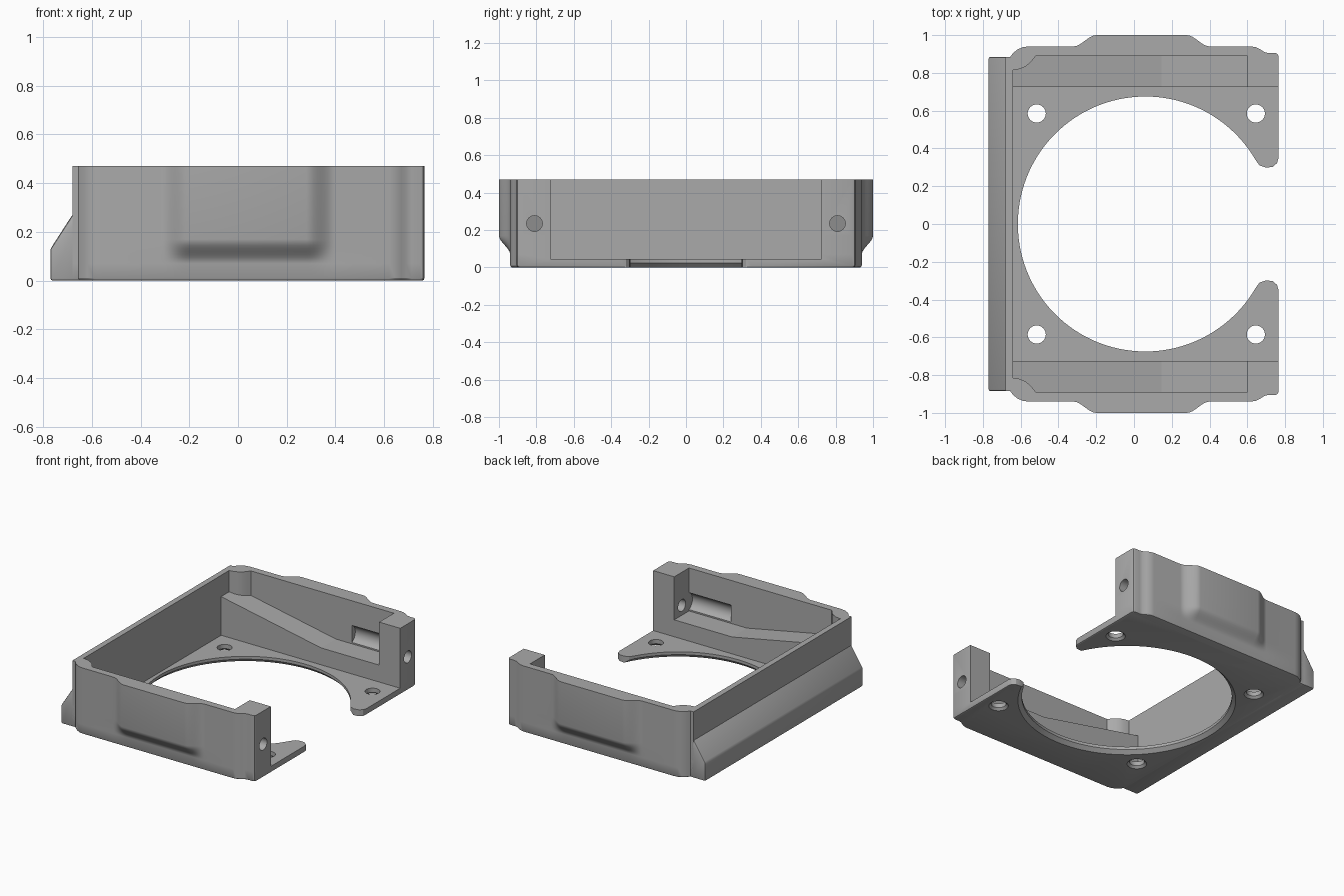
import bpy, bmesh, math
from mathutils import Vector

if "Cube" in bpy.data.objects:
    bpy.data.objects.remove(bpy.data.objects["Cube"])

grey = bpy.data.materials.new("plain_grey")
grey.use_nodes = True
colour = (0.4, 0.4, 0.4, 1)
grey.diffuse_color = colour
grey.node_tree.nodes["Principled BSDF"].inputs["Base Color"].default_value = colour

HEIGHT, FLOOR = 0.47, 0.045


def loft(name, rings):
    """Closed solid through a stack of equal-length point rings."""
    bm = bmesh.new()
    rows = [[bm.verts.new(p) for p in ring] for ring in rings]
    n = len(rows[0])
    for a, b in zip(rows, rows[1:]):
        for i in range(n):
            j = (i + 1) % n
            bm.faces.new((a[i], a[j], b[j], b[i]))
    bm.faces.new(rows[0][::-1])
    bm.faces.new(rows[-1])
    bmesh.ops.recalc_face_normals(bm, faces=bm.faces)
    mesh = bpy.data.meshes.new(name)
    bm.to_mesh(mesh)
    bm.free()
    mesh.materials.append(grey)
    obj = bpy.data.objects.new(name, mesh)
    bpy.context.collection.objects.link(obj)
    return obj


def prism_z(name, pts, lo, hi):
    return loft(name, [[(x, y, z) for x, y in pts] for z in (lo, hi)])


def prism_y(name, pts, lo, hi):
    return loft(name, [[(x, y, z) for x, z in pts] for y in (lo, hi)])


def rod(name, start, end, r1, r2, axis="z", n=32):
    """Round bar or cone along z or x, centred at start."""
    rings = []
    for c, r in ((start, r1), (end, r2)):
        ring = []
        for i in range(n):
            a = math.tau * i / n
            u, v = r * math.cos(a), r * math.sin(a)
            off = (u, v, 0) if axis == "z" else (0, u, v)
            ring.append(Vector(c) + Vector(off))
        rings.append(ring)
    return loft(name, rings)


def activate(obj):
    bpy.ops.object.select_all(action="DESELECT")
    obj.select_set(True)
    bpy.context.view_layer.objects.active = obj


def cut(obj, cutter):
    mod = obj.modifiers.new("cut", "BOOLEAN")
    mod.operation, mod.solver, mod.object = "DIFFERENCE", "EXACT", cutter
    activate(obj)
    bpy.ops.object.modifier_apply(modifier=mod.name)
    bpy.data.objects.remove(cutter)


def smooth(obj):
    activate(obj)
    bpy.ops.object.shade_smooth_by_angle(angle=math.radians(30))


def step(lo, hi, v):
    t = min(max((v - lo) / (hi - lo), 0), 1)
    return t * t * (3 - 2 * t)


# Outer outline of one side; the side bulge fades out towards the floor
left_end = [(-0.68, 0.885), (-0.655, 0.885), (-0.64, 0.905), (-0.618, 0.923),
            (-0.59, 0.936), (-0.56, 0.94)]
right_end = [(0.62, 0.94), (0.645, 0.936), (0.67, 0.924), (0.69, 0.91),
             (0.712, 0.905), (0.748, 0.905), (0.76, 0.9), (0.765, 0.888)]
ramp = [i / 8 * 0.12 for i in range(9)]
middle = [(-0.32 + d, 0.94) for d in ramp] + [(0.28 + d, 0.94) for d in ramp]
half = left_end + middle + right_end


def body_ring(z, swell, scale=1.0):
    side = []
    for x, y in half:
        bulge = step(-0.32, -0.2, x) * (1 - step(0.28, 0.4, x))
        side.append((x * scale, (y + 0.06 * bulge * swell) * scale, z))
    return side + [(x, -y, z) for x, y, z in side[::-1]]


levels = [0.01] + [0.07 + i * 0.0125 for i in range(9)] + [HEIGHT]
body = loft("frame_body", [body_ring(0, 0, 0.988), body_ring(0.003, 0, 0.996)]
            + [body_ring(z, step(0.07, 0.17, z)) for z in levels])

# Main cavity, open to the right
cut(body, prism_z("cavity", [(-0.64, -0.725), (1, -0.725), (1, 0.725), (-0.64, 0.725)],
                  FLOOR, 1))

# Side pockets with a rounded thickening in the rear corner
corner = [(-0.64, 0.815), (-0.605, 0.82), (-0.575, 0.833), (-0.55, 0.853),
          (-0.532, 0.875), (-0.52, 0.89)]
pocket = [(-0.64, 0.7)] + corner + [(0.6, 0.89), (0.6, 0.7)]
for s in (1, -1):
    cut(body, prism_z("pocket", [(x, y * s) for x, y in pocket], FLOOR, 1))

# Round floor opening with a gap between two rounded tips
arc = [math.radians(30 + 300 * i / 96) for i in range(97)]
tip = [(0.9, 0.35), (0.765, 0.35), (0.757, 0.322), (0.735, 0.303), (0.7, 0.298),
       (0.665, 0.31)]
opening = tip + [(0.06 + 0.675 * math.cos(a), 0.675 * math.sin(a)) for a in arc]
opening += [(x, -y) for x, y in tip[::-1]]
cut(body, prism_z("opening", opening, -0.1, 0.2))
cut(body, rod("opening_bevel", (0.06, 0, -0.005), (0.06, 0, 0.025), 0.705, 0.675, n=96))

for s in (1, -1):
    # Floor screw holes, widened underneath
    for x in (-0.515, 0.645):
        y = 0.585 * s
        cut(body, rod("hole", (x, y, -0.1), (x, y, 0.1), 0.048, 0.048))
        cut(body, rod("hole_bevel", (x, y, -0.005), (x, y, 0.015), 0.068, 0.048))
    # Holes through the posts and the round channels behind them
    y, z = 0.81 * s, 0.235
    cut(body, rod("post_hole", (0.55, y, z), (0.9, y, z), 0.042, 0.042, "x"))
    y = 0.863 * s
    cut(body, rod("channel", (0.27, y, z), (0.6, y, z), 0.066, 0.066, "x"))
smooth(body)

# Sloping ledges along the inside of both sides
ledge = [(-0.645, 0.04), (-0.645, 0.32), (0.145, 0.165), (0.6, 0.165), (0.6, 0.04)]
for name, s in (("left_ledge", 1), ("right_ledge", -1)):
    prism_y(name, ledge, 0.725 * s, 0.895 * s)

# Wedge along the outside of the rear wall
wedge = prism_y("rear_wedge", [(-0.77, 0), (-0.77, 0.13), (-0.68, 0.27), (-0.645, 0.27),
                               (-0.645, 0)], -0.885, 0.885)
mod = wedge.modifiers.new("soft_edges", "BEVEL")
mod.width, mod.segments = 0.01, 2
activate(wedge)
bpy.ops.object.modifier_apply(modifier=mod.name)
smooth(wedge)
